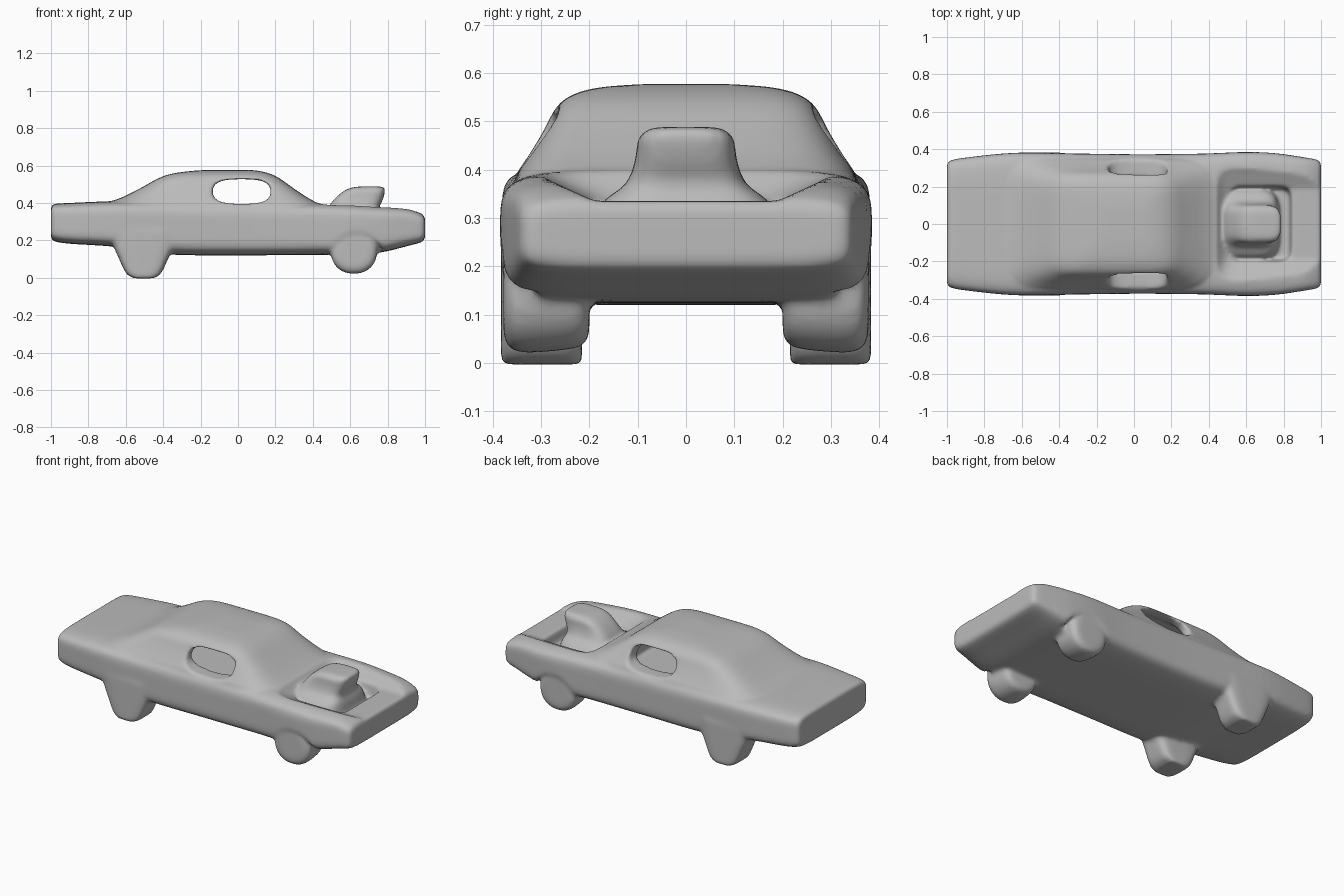
import bpy, bmesh, math
from mathutils import Vector

if "Cube" in bpy.data.objects:
    bpy.data.objects.remove(bpy.data.objects["Cube"], do_unlink=True)

grey = bpy.data.materials.new("plain grey")
grey.use_nodes = True
grey.diffuse_color = (0.5, 0.5, 0.5, 1)
grey.node_tree.nodes["Principled BSDF"].inputs["Base Color"].default_value = (0.5, 0.5, 0.5, 1)


def smooth_stations(rows, steps=4):
    """Catmull-Rom interpolation through the given stations."""
    rows = [Vector(r) for r in rows]
    out = []
    for i in range(len(rows) - 1):
        a, b, c, d = rows[max(i - 1, 0)], rows[i], rows[i + 1], rows[min(i + 2, len(rows) - 1)]
        for s in range(steps):
            t = s / steps
            out.append(b + (c - a) * t / 2 + (a * 2 - b * 5 + c * 4 - d) * (t * t / 2)
                       + (b * 3 - a - c * 3 + d) * (t ** 3 / 2))
    return out + [rows[-1]]


def loft(name, axis, rows, power, count=48):
    """Rounded-rectangle rings along an axis; each row: position, min1, max1, min2, max2."""
    bm = bmesh.new()
    rings = []
    for p, lo1, hi1, lo2, hi2 in smooth_stations(rows):
        ring = []
        for k in range(count):
            a = 2 * math.pi * (k + 0.5) / count
            c, s = math.cos(a), math.sin(a)
            u = (lo1 + hi1) / 2 + (hi1 - lo1) / 2 * math.copysign(abs(c) ** (2 / power), c)
            v = (lo2 + hi2) / 2 + (hi2 - lo2) / 2 * math.copysign(abs(s) ** (2 / power), s)
            co = {"x": (p, u, v), "y": (u, p, v), "z": (u, v, p)}[axis]
            ring.append(bm.verts.new(co))
        rings.append(ring)
    for r, q in zip(rings, rings[1:]):
        for k in range(count):
            j = (k + 1) % count
            bm.faces.new((r[k], r[j], q[j], q[k]))
    bm.faces.new(rings[0])
    bm.faces.new(rings[-1])
    bmesh.ops.recalc_face_normals(bm, faces=bm.faces)
    mesh = bpy.data.meshes.new(name)
    bm.to_mesh(mesh)
    bm.free()
    mesh.materials.append(grey)
    obj = bpy.data.objects.new(name, mesh)
    bpy.context.collection.objects.link(obj)
    return obj


def apply(obj, mod):
    bpy.context.view_layer.objects.active = obj
    bpy.ops.object.modifier_apply(modifier=mod.name)


def combine(base, other, operation):
    mod = base.modifiers.new(operation.lower(), "BOOLEAN")
    mod.operation, mod.solver, mod.object = operation, "EXACT", other
    apply(base, mod)
    bpy.data.objects.remove(other, do_unlink=True)


def wide(p, half, lo, hi):
    return (p, -half, half, lo, hi)


def tall(p, lo, hi, half):
    return (p, lo, hi, -half, half)


# Lower body, tail to nose
body = loft("car_body", "x", [
    wide(-1.0, .325, .21, .385), wide(-.98, .34, .195, .395), wide(-.9, .355, .182, .4),
    wide(-.65, .38, .165, .41), wide(-.38, .378, .125, .41), wide(0, .373, .12, .405),
    wide(.35, .376, .122, .4), wide(.6, .385, .125, .393), wide(.76, .378, .135, .383),
    wide(.9, .358, .168, .372), wide(.98, .343, .19, .345), wide(1.0, .325, .21, .325)], 6)

# Cabin with sloping glass and fastback tail
cabin = loft("cabin", "z", [
    tall(.34, -.8, .5, .35), tall(.39, -.73, .44, .35), tall(.43, -.62, .37, .325),
    tall(.48, -.52, .295, .295), tall(.53, -.43, .225, .268), tall(.555, -.36, .175, .235),
    tall(.57, -.26, .12, .18), tall(.577, -.16, .06, .09)], 6)
combine(body, cabin, "UNION")

# Hollow interior and side windows
cavity = loft("interior_cutter", "z", [
    tall(.36, -.38, .25, .25), tall(.45, -.36, .22, .245), tall(.535, -.28, .12, .205)], 5)
combine(body, cavity, "DIFFERENCE")
window = loft("window_cutter", "y", [(-.5, -.135, .175, .395, .527),
                                     (.5, -.135, .175, .395, .527)], 2.8)
combine(body, window, "DIFFERENCE")

# Sunken hood and open engine bay
hood = loft("hood_cutter", "z", [
    (.335, .5, 1.1, -.19, .19), (.4, .44, 1.1, -.32, .32), (.45, .42, 1.1, -.34, .34)], 8)
combine(body, hood, "DIFFERENCE")
bay = loft("bay_cutter", "z", [(.26, .52, .83, -.19, .19), (.42, .5, .86, -.215, .215)], 8)
combine(body, bay, "DIFFERENCE")

# Engine scoop
scoop = loft("engine_scoop", "z", [
    tall(.2, .47, .79, .19), tall(.32, .47, .77, .18), tall(.37, .48, .755, .125),
    tall(.42, .515, .775, .105), tall(.46, .56, .785, .1), tall(.48, .6, .785, .085),
    tall(.488, .65, .76, .06)], 4)
combine(body, scoop, "UNION")

# Wheels and front arches, both sides
for side in (-1, 1):
    def across(near, far, box):
        return [(side * near, *box), (side * far, *box)]

    arch = loft("arch_cutter", "y", across(.31, .5, (.49, .78, -.04, .245)), 2)
    combine(body, arch, "DIFFERENCE")
    y0, y1 = sorted((side * .215, side * .383))
    rear = loft("rear_wheel", "z", [
        (z, -.505 - h, -.505 + h, y0, y1) for z, h in
        ((-.003, .05), (.015, .085), (.05, .108), (.1, .13), (.17, .16), (.25, .18))], 5)
    combine(body, rear, "UNION")
    front = loft("front_wheel", "y", [
        (side * y, .62 - r, .62 + r, .145 - r, .145 + r) for y, r in
        ((.2, .09), (.22, .112), (.29, .122), (.35, .122), (.37, .108), (.378, .08))], 2.2)
    combine(body, front, "UNION")

# Melt everything into one soft skin
mod = body.modifiers.new("skin", "REMESH")
mod.mode, mod.voxel_size, mod.use_smooth_shade = "VOXEL", 0.011, True
apply(body, mod)
mod = body.modifiers.new("soften", "SMOOTH")
mod.factor, mod.iterations = 0.5, 8
apply(body, mod)
body.data.materials.clear()
body.data.materials.append(grey)
for poly in body.data.polygons:
    poly.material_index = 0
    poly.use_smooth = True
